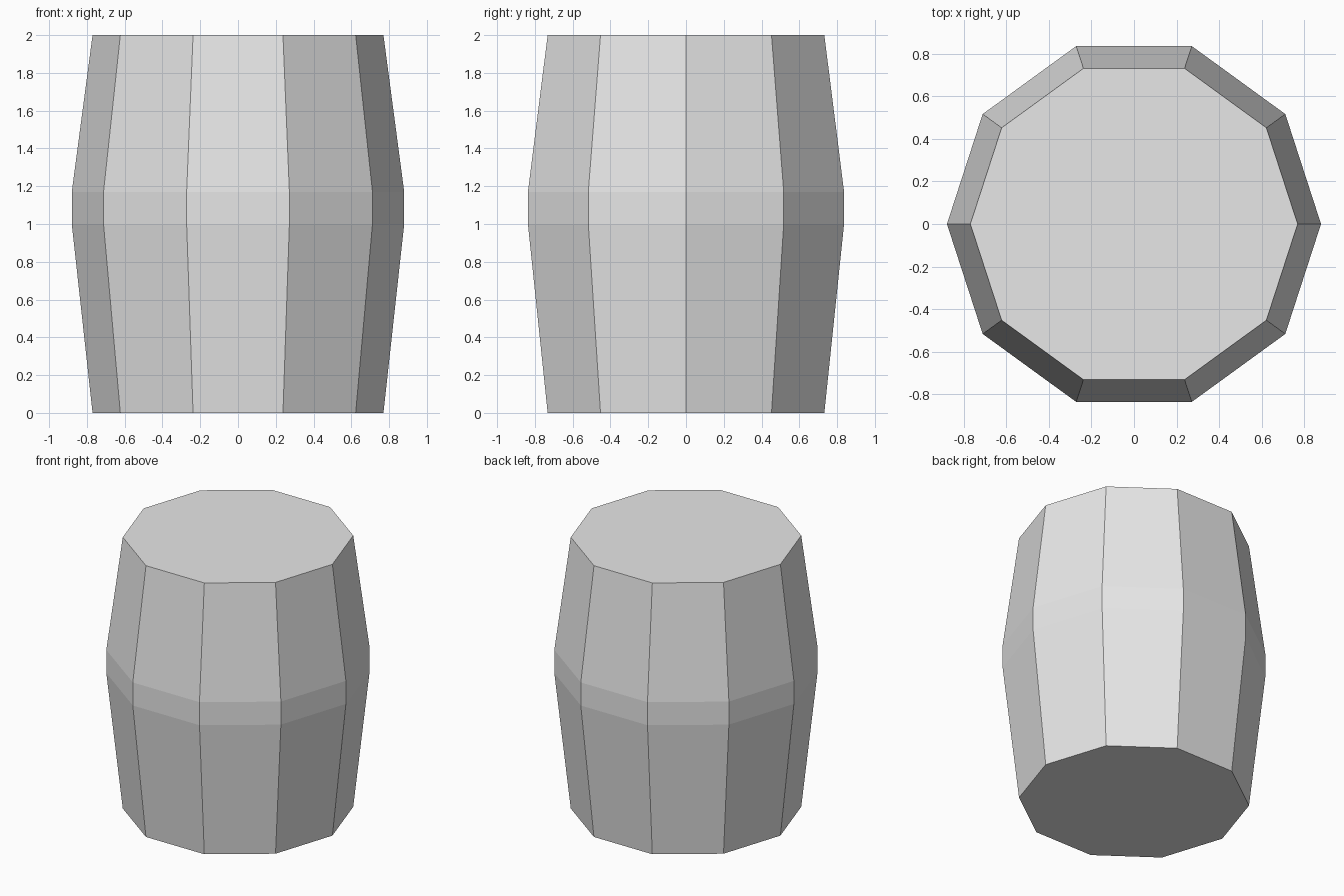
import bpy
import bmesh
from math import cos, sin, tau

cube = bpy.data.objects.get("Cube")
if cube:
    bpy.data.objects.remove(cube, do_unlink=True)

SIDES = 10
# Barrel profile: radius, height
PROFILE = [(0.77, 0.0), (0.88, 1.0), (0.88, 1.17), (0.77, 2.0)]


def make_material(name, colour):
    mat = bpy.data.materials.new(name)
    mat.use_nodes = True
    mat.diffuse_color = colour
    mat.node_tree.nodes["Principled BSDF"].inputs["Base Color"].default_value = colour
    return mat


def ring(bm, radius, z):
    return [bm.verts.new((radius * cos(tau * i / SIDES), radius * sin(tau * i / SIDES), z))
            for i in range(SIDES)]


# Faceted barrel body with closed ends
bm = bmesh.new()
rings = [ring(bm, r, z) for r, z in PROFILE]
for low, high in zip(rings, rings[1:]):
    for i in range(SIDES):
        j = (i + 1) % SIDES
        bm.faces.new((low[i], low[j], high[j], high[i]))
bm.faces.new(rings[0][::-1])
bm.faces.new(rings[-1])

mesh = bpy.data.meshes.new("barrel_body")
bm.to_mesh(mesh)
bm.free()
mesh.materials.append(make_material("light grey", (0.8, 0.8, 0.8, 1.0)))
barrel = bpy.data.objects.new("barrel_body", mesh)
bpy.context.collection.objects.link(barrel)
